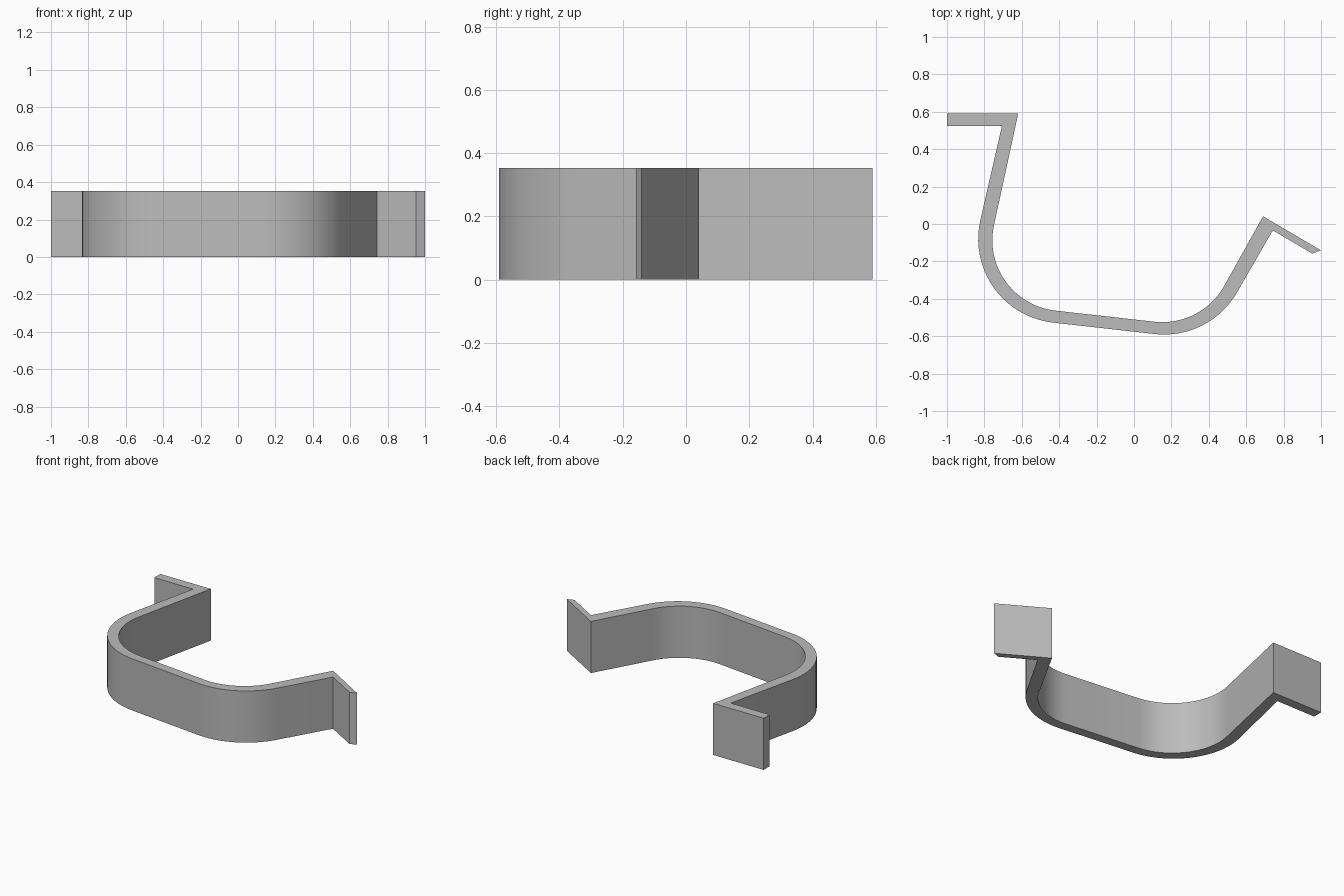
import bpy, bmesh, math

cube = bpy.data.objects.get("Cube")
if cube:
    bpy.data.objects.remove(cube, do_unlink=True)

HEIGHT = 0.353
STEPS = 20
LEFT_BEND = (-0.383, -0.08)
RIGHT_BEND = (0.161, -0.141)


def bend(center, start, end, r_start, r_end):
    """Arc whose radius eases from r_start to r_end."""
    points = []
    for i in range(STEPS + 1):
        t = i / STEPS
        a = math.radians(start + (end - start) * t)
        r = r_start + (r_end - r_start) * t
        points.append((center[0] + r * math.cos(a), center[1] + r * math.sin(a)))
    return points


def side(first_flange, last_flange, r_wall, r_base):
    """One side of the strip: flange, bend, base, bend, flange."""
    return (first_flange
            + bend(LEFT_BEND, 167.2, 263.4, r_wall, r_base)
            + bend(RIGHT_BEND, 263.4, 330, r_base, r_wall)
            + last_flange)


outer = side([(-1, 0.525), (-0.706, 0.525)], [(0.742, -0.034), (0.953, -0.158)], 0.45, 0.45)
inner = side([(-1, 0.59), (-0.619, 0.59)], [(0.69, 0.041), (1, -0.141)], 0.373, 0.385)

# Bent strip: a flat ribbon of quads, extruded upward
bm = bmesh.new()
rows = [[bm.verts.new((x, y, 0)) for x, y in line] for line in (outer, inner)]
for i in range(len(outer) - 1):
    bm.faces.new((rows[0][i], rows[0][i + 1], rows[1][i + 1], rows[1][i]))
top = bmesh.ops.extrude_face_region(bm, geom=bm.faces[:])["geom"]
bmesh.ops.translate(bm, vec=(0, 0, HEIGHT),
                    verts=[v for v in top if isinstance(v, bmesh.types.BMVert)])
bmesh.ops.recalc_face_normals(bm, faces=bm.faces[:])
mesh = bpy.data.meshes.new("bent_clip")
bm.to_mesh(mesh)
bm.free()

clip = bpy.data.objects.new("bent_clip", mesh)
bpy.context.collection.objects.link(clip)

# Plain grey finish
grey = bpy.data.materials.new("light_grey")
grey.use_nodes = True
color = (0.5, 0.5, 0.5, 1)
grey.diffuse_color = color
grey.node_tree.nodes["Principled BSDF"].inputs["Base Color"].default_value = color
mesh.materials.append(grey)

# Smooth bends with crisp edges
bpy.context.view_layer.objects.active = clip
clip.select_set(True)
bpy.ops.object.shade_smooth_by_angle(angle=math.radians(30))
